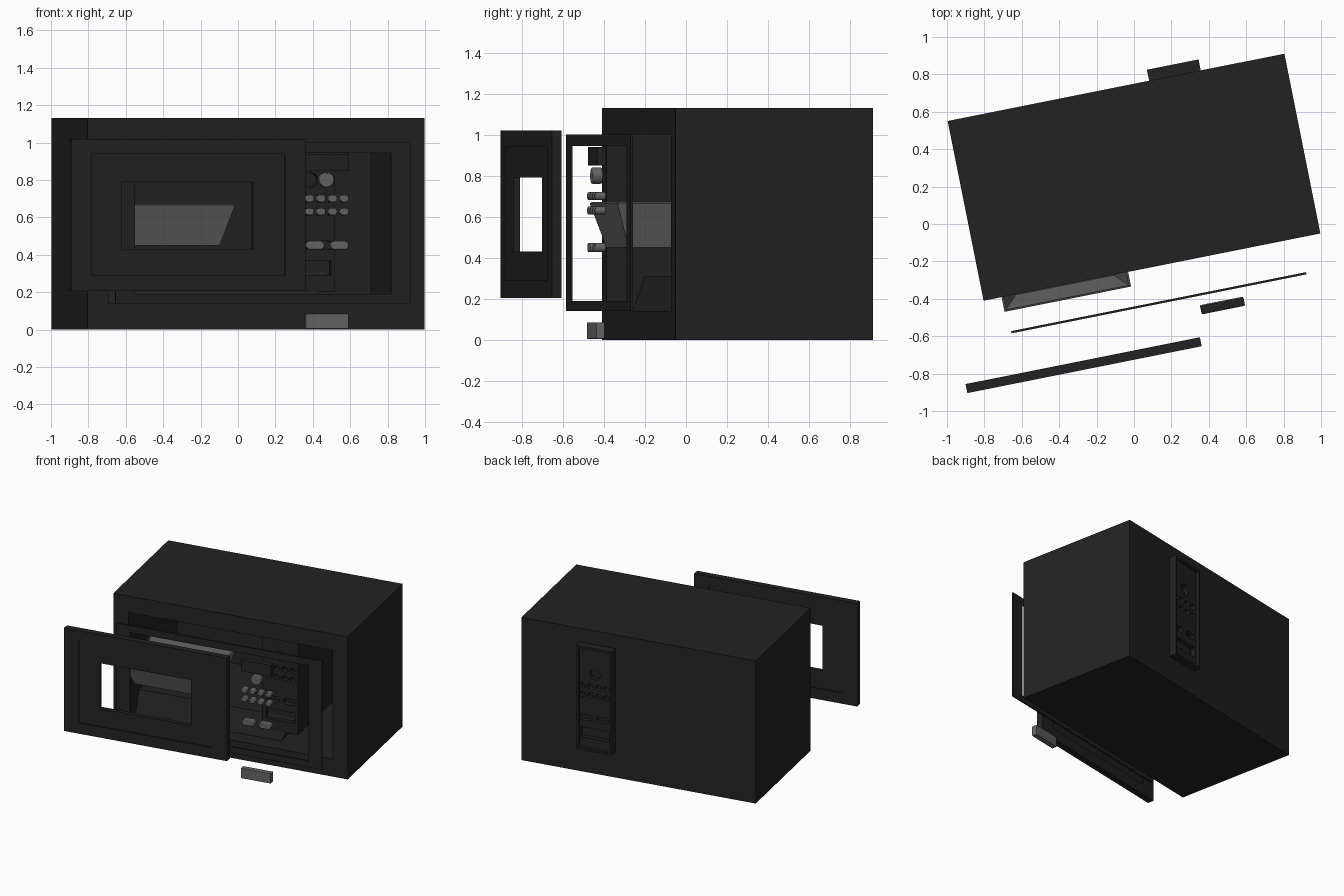
import bpy, bmesh, math
from mathutils import Matrix, Vector

old = bpy.data.objects.get("Cube")
if old:
    bpy.data.objects.remove(old, do_unlink=True)

# Every part is built square, then turned together about z
PLACE = Matrix.Translation((0, 0.25, 0)) @ Matrix.Rotation(math.radians(11.3), 4, 'Z')


def material(name, value):
    m = bpy.data.materials.new(name)
    m.use_nodes = True
    colour = (value, value, value, 1)
    m.diffuse_color = colour
    m.node_tree.nodes["Principled BSDF"].inputs["Base Color"].default_value = colour
    return m


BLACK = material("black_plastic", 0.016)
GREY = material("grey_plastic", 0.13)


def finish(bm, name, mat):
    bmesh.ops.recalc_face_normals(bm, faces=bm.faces)
    mesh = bpy.data.meshes.new(name)
    bm.to_mesh(mesh)
    bm.free()
    mesh.materials.append(mat)
    ob = bpy.data.objects.new(name, mesh)
    bpy.context.scene.collection.objects.link(ob)
    ob.matrix_world = PLACE
    return ob


def rect(x0, x1, z0, z1):
    return [(x0, z0), (x1, z0), (x1, z1), (x0, z1)]


def stadium(x, z, half_width, radius, steps=10):
    """Outline with round ends; a circle when half_width equals radius."""
    pts = []
    for side in (1, -1):
        for i in range(steps):
            a = math.pi * ((i + 0.5) / steps - 0.5)
            pts.append((x + side * (half_width - radius + radius * math.cos(a)),
                        z + side * radius * math.sin(a)))
    return pts


def add_prism(bm, pts, y0, y1):
    a, b = [[bm.verts.new((x, y, z)) for x, z in pts] for y in (y0, y1)]
    bm.faces.new(a)
    bm.faces.new(b)
    for i in range(len(pts)):
        j = (i + 1) % len(pts)
        bm.faces.new((a[i], a[j], b[j], b[i]))


def prism(name, pts, y0, y1, mat, bevel=0):
    bm = bmesh.new()
    add_prism(bm, pts, y0, y1)
    ob = finish(bm, name, mat)
    if bevel:
        mod = ob.modifiers.new("soft_edges", 'BEVEL')
        mod.width, mod.segments = bevel, 2
        mod.limit_method, mod.angle_limit = 'ANGLE', math.radians(40)
    return ob


def ring(name, outer, inner, y0, y1, mat):
    """Rectangular frame with a rectangular opening."""
    bm = bmesh.new()
    loops = [[bm.verts.new((x, y, z)) for x, z in rect(*r)]
             for r, y in ((outer, y0), (outer, y1), (inner, y1), (inner, y0))]
    for k in range(4):
        a, b = loops[k], loops[(k + 1) % 4]
        for i in range(4):
            j = (i + 1) % 4
            bm.faces.new((a[i], a[j], b[j], b[i]))
    return finish(bm, name, mat)


# Casing with an open cavity
BODY = (-0.918, 0.918, 0, 1.13)
CAVITY = (-0.8, 0.8, 0.14, 1.0)
ring("casing", BODY, CAVITY, -0.49, 0.38, BLACK)
prism("casing_back", rect(*BODY), 0.38, 0.49, BLACK)

# Raised cavity floor with a sloping front
bm = bmesh.new()
bmesh.ops.create_cube(bm, size=1)
for v in bm.verts:
    top, back = v.co.z > 0, v.co.y > 0
    v.co = Vector((-0.8 if v.co.x < 0 else (0.42 if top else 0.34),
                   0.38 if back else (-0.3 if top else -0.36),
                   0.31 if top else 0.14))
finish(bm, "raised_floor", BLACK)

# Open tray with sloping walls
bm = bmesh.new()
bmesh.ops.create_cube(bm, size=1)
for v in bm.verts:
    inset = 0 if v.co.z > 0 else 0.07
    v.co = Vector((-0.475 + math.copysign(0.345 - inset, v.co.x),
                   -0.33 + math.copysign(0.24 - inset, v.co.y),
                   0.665 if v.co.z > 0 else 0.45))
bmesh.ops.recalc_face_normals(bm, faces=bm.faces)
lid = [f for f in bm.faces if f.normal.z > 0.9]
bmesh.ops.delete(bm, geom=lid, context='FACES_ONLY')
tray = finish(bm, "tray", GREY)
wall = tray.modifiers.new("wall", 'SOLIDIFY')
wall.thickness = 0.015
# An open shell can face either way, so settle the wall towards the inside
floor = min(tray.data.polygons, key=lambda f: f.center.z)
wall.offset = -1 if floor.normal.z < 0 else 1

# Thin inner frame
ring("inner_frame", (-0.805, 0.803, 0.14, 1.0), (-0.7, 0.697, 0.19, 0.945),
     -0.69, -0.678, BLACK)

# Door with a recessed field round the window
FIELD = (-0.986, 0.064, 0.29, 0.94)
WINDOW = (-0.823, -0.109, 0.43, 0.79)
ring("door_rim", (-1.1, 0.178, 0.205, 1.02), FIELD, -0.957, -0.908, BLACK)
ring("door_field", FIELD, WINDOW, -0.949, -0.916, BLACK)

# Outlines shared by the buttons and their holes: name, outline
buttons = [("dial", stadium(0.327, 0.8, 0.04, 0.04))]
for row, z in enumerate((0.7, 0.63)):
    for col in range(4):
        buttons.append((f"key_{row}_{col}",
                        stadium(0.235 + 0.063 * col, z, 0.024, 0.02)))
for side, x in (("left", 0.398), ("right", 0.266)):
    buttons.append((f"oval_button_{side}", stadium(x, 0.45, 0.049, 0.023)))

for name, pts in buttons:
    prism(name, pts, -0.79, -0.74, GREY, 0.006)
prism("open_button", rect(0.212, 0.447, 0.005, 0.085), -0.79, -0.748, GREY, 0.004)
prism("display", rect(0.212, 0.447, 0.85, 0.94), -0.785, -0.745, BLACK)

# Control block with button holes on both ends
PANEL = (0.18, 0.462, 0.2, 1.02)
panel = prism("control_block", rect(*PANEL), -0.34, 0.525, BLACK)
ring("control_block_rim", PANEL, (0.196, 0.446, 0.216, 1.004), 0.525, 0.55, BLACK)
bm = bmesh.new()
holes = [pts for _, pts in buttons] + [rect(0.212, 0.44, 0.29, 0.37)]
for pts in holes:
    add_prism(bm, pts, -0.4, -0.3)
    add_prism(bm, pts, 0.485, 0.6)
cutter = finish(bm, "hole_cutter", BLACK)
cutter.hide_render = True
cutter.hide_viewport = True
cut = panel.modifiers.new("holes", 'BOOLEAN')
cut.operation, cut.solver, cut.object = 'DIFFERENCE', 'EXACT', cutter

# Smooth the round buttons, keeping their rims sharp
bpy.ops.object.select_all(action='DESELECT')
for name, _ in buttons:
    ob = bpy.data.objects[name]
    ob.select_set(True)
    bpy.context.view_layer.objects.active = ob
bpy.ops.object.shade_smooth_by_angle(angle=math.radians(35))
